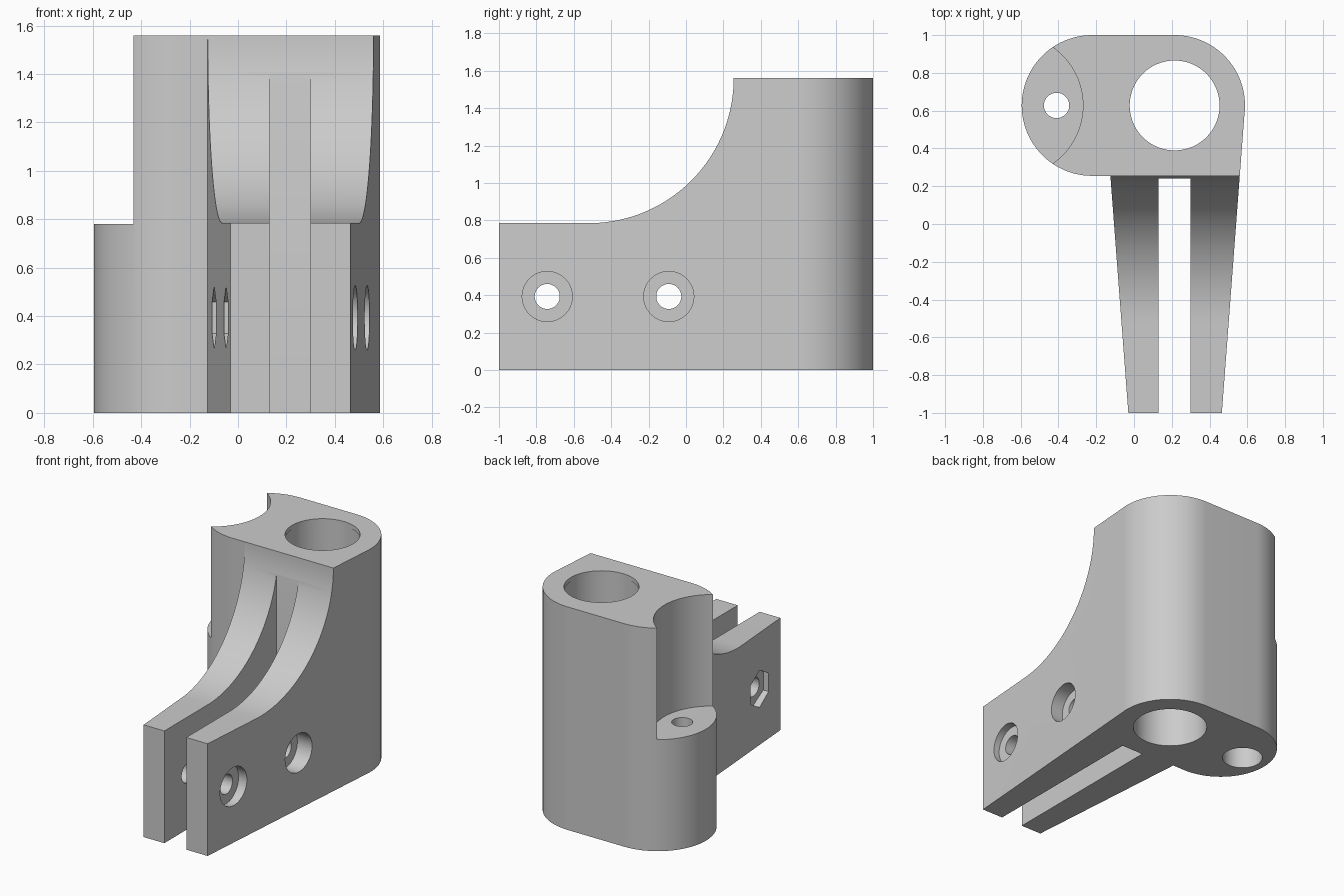
import bpy, bmesh, math
from mathutils import Matrix

cube = bpy.data.objects.get("Cube")
if cube:
    bpy.data.objects.remove(cube, do_unlink=True)

grey = bpy.data.materials.new("plain grey")
grey.use_nodes = True
colour = (0.6, 0.6, 0.6, 1)
grey.diffuse_color = colour
grey.node_tree.nodes["Principled BSDF"].inputs["Base Color"].default_value = colour

UP = Matrix.Identity(4)
# Maps profile (u, v, depth) to (depth, u, v): profile drawn in y-z, extruded along x
ALONG_X = Matrix(((0, 0, 1, 0), (1, 0, 0, 0), (0, 1, 0, 0), (0, 0, 0, 1)))


def prism(name, points, low, high, axes=UP):
    """Extrude a closed outline from low to high."""
    bm = bmesh.new()
    face = bm.faces.new([bm.verts.new((u, v, low)) for u, v in points])
    out = bmesh.ops.extrude_face_region(bm, geom=[face])
    top = [g for g in out["geom"] if isinstance(g, bmesh.types.BMVert)]
    bmesh.ops.translate(bm, verts=top, vec=(0, 0, high - low))
    bm.transform(axes)
    bmesh.ops.recalc_face_normals(bm, faces=bm.faces)
    mesh = bpy.data.meshes.new(name)
    bm.to_mesh(mesh)
    bm.free()
    mesh.materials.append(grey)
    obj = bpy.data.objects.new(name, mesh)
    bpy.context.collection.objects.link(obj)
    return obj


def arc(u, v, radius, start, end, steps):
    angles = [math.radians(start + (end - start) * i / steps) for i in range(steps + 1)]
    return [(u + radius * math.cos(a), v + radius * math.sin(a)) for a in angles]


def circle(u, v, radius, sides=64):
    return arc(u, v, radius, 90, 450, sides)[:-1]


def combine(target, other, operation="DIFFERENCE"):
    other.hide_render = True
    mod = target.modifiers.new("combine", "BOOLEAN")
    mod.operation = operation
    mod.solver = "EXACT"
    mod.object = other
    bpy.context.view_layer.objects.active = target
    bpy.ops.object.modifier_apply(modifier=mod.name)
    bpy.data.objects.remove(other, do_unlink=True)


HEIGHT, STEP, MID_Y, END_R = 1.56, 0.78, 0.6275, 0.3725
BORE_X, LEFT_X, FRONT_Y = 0.215, -0.222, 0.255

# Rounded upright body
bracket = prism("clamp_bracket",
                arc(BORE_X, MID_Y, END_R, -90, 90, 48) + arc(LEFT_X, MID_Y, END_R, 90, 270, 48),
                0, HEIGHT)

# Tapered arm with a swept upper edge
arm = prism("arm", [(-0.03, -1), (0.465, -1), (0.586, 0.6), (BORE_X, 0.65), (-0.136, 0.4)], 0, HEIGHT)
sweep = arc(-0.52, HEIGHT, FRONT_Y + 0.52, -90, 0, 40)
sweep += [(FRONT_Y, 1.8), (-1.2, 1.8), (-1.2, sweep[0][1])]
combine(arm, prism("sweep_cutter", sweep, -1, 1, ALONG_X))
combine(bracket, arm, "UNION")

# Slot between the two jaws
combine(bracket, prism("slot_cutter", [(0.13, -1.2), (0.30, -1.2), (0.30, 0.24), (0.13, 0.24)], -0.2, 1.8))

# Scalloped ledge
combine(bracket, prism("scallop_cutter", circle(-0.645, MID_Y, 0.375, 96), STEP, 1.8))

# Main bore with a thin lip at the top
combine(bracket, prism("bore_cutter", circle(BORE_X, MID_Y, 0.238), -0.2, 1.8))
combine(bracket, prism("bore_relief_cutter", circle(BORE_X, MID_Y, 0.243), -0.2, HEIGHT - 0.03))

# Ledge screw hole with a wide recess from below
combine(bracket, prism("ledge_hole_cutter", circle(-0.41, MID_Y, 0.067, 48), -0.2, 1))
combine(bracket, prism("ledge_recess_cutter", circle(-0.41, MID_Y, 0.132, 48), -0.2, 0.5))

# Clamp bolt holes: round head recess on one side, hexagonal nut recess on the other
for y in (-0.742, -0.092):
    z = 0.393
    combine(bracket, prism("bolt_cutter", circle(y, z, 0.067, 48), -1, 1, ALONG_X))
    combine(bracket, prism("head_cutter", circle(y, z, 0.134, 48), 0.43, 1, ALONG_X))
    combine(bracket, prism("nut_cutter", circle(y, z, 0.13, 6), -1, 0, ALONG_X))

# Smooth curves, sharp edges
bpy.ops.object.select_all(action="DESELECT")
bracket.select_set(True)
bpy.context.view_layer.objects.active = bracket
bpy.ops.object.shade_smooth_by_angle(angle=math.radians(25))
